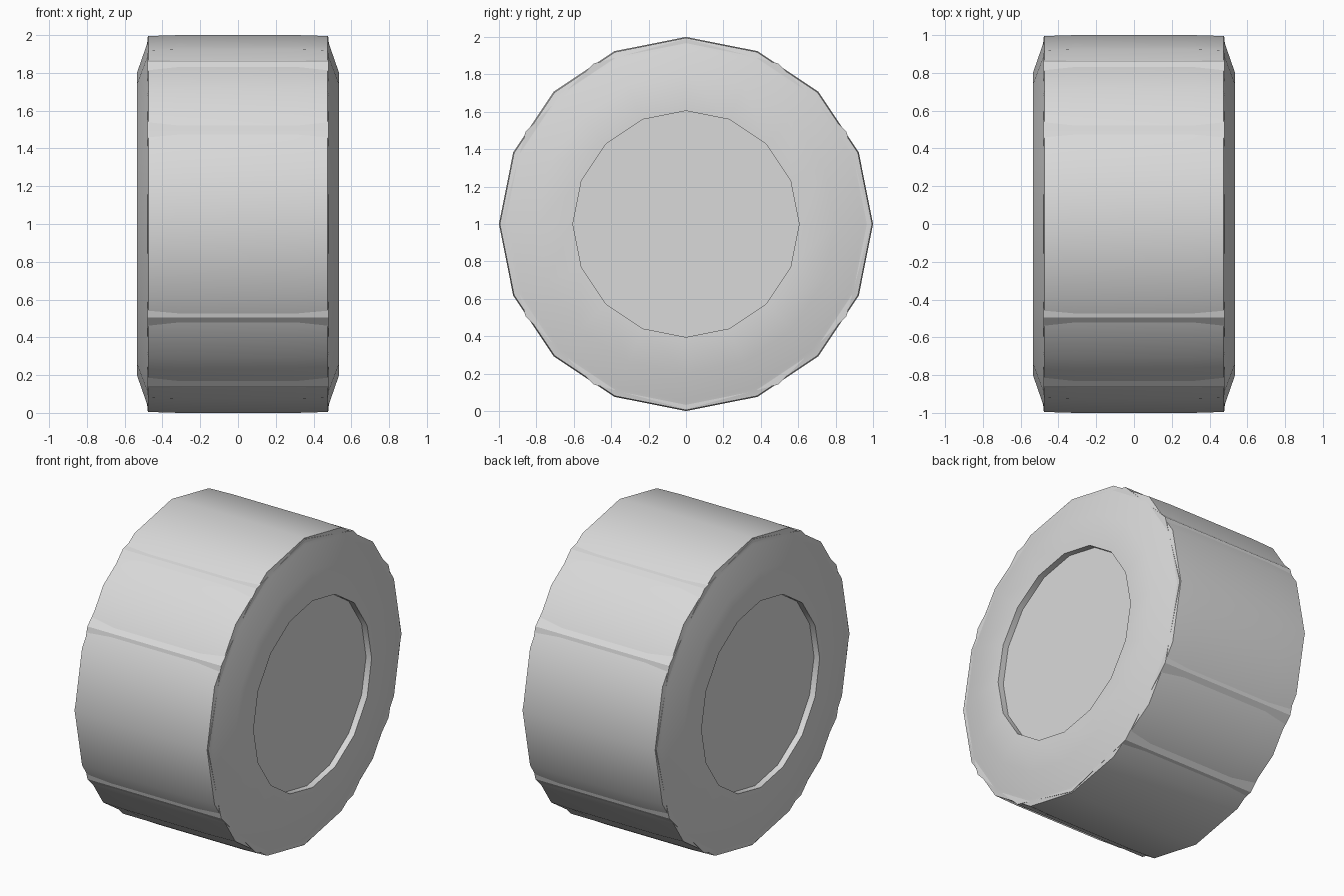
import bpy
import bmesh
import math

cube = bpy.data.objects.get("Cube")
if cube:
    bpy.data.objects.remove(cube, do_unlink=True)

grey = bpy.data.materials.new("light_grey")
grey.use_nodes = True
colour = (0.7, 0.7, 0.7, 1)
grey.diffuse_color = colour
for node in grey.node_tree.nodes:
    if node.type == 'BSDF_PRINCIPLED':
        node.inputs["Base Color"].default_value = colour


def revolve(name, profile, sides, smooth_angle=None):
    """Turn a closed (x, radius) profile about the axle."""
    bm = bmesh.new()
    rings = []
    for i in range(sides):
        a = math.tau * i / sides
        rings.append([bm.verts.new((x, r * math.cos(a), 1 + r * math.sin(a)))
                      for x, r in profile])
    count = len(profile)
    for i in range(sides):
        a, b = rings[i], rings[(i + 1) % sides]
        for j in range(count):
            k = (j + 1) % count
            bm.faces.new((a[j], a[k], b[k], b[j]))
    bmesh.ops.recalc_face_normals(bm, faces=bm.faces)
    return finish(name, bm, smooth_angle)


def drum(name, radius, half_width, sides):
    """Capped prism along the axle, with a corner at the top."""
    bm = bmesh.new()
    rings = []
    for x in (-half_width, half_width):
        rings.append([bm.verts.new((x, radius * math.cos(math.tau * i / sides),
                                    1 + radius * math.sin(math.tau * i / sides)))
                      for i in range(sides)])
    for ring in rings:
        bm.faces.new(ring)
    for i in range(sides):
        j = (i + 1) % sides
        bm.faces.new((rings[0][i], rings[0][j], rings[1][j], rings[1][i]))
    bmesh.ops.recalc_face_normals(bm, faces=bm.faces)
    return finish(name, bm)


def finish(name, bm, smooth_angle=None):
    mesh = bpy.data.meshes.new(name)
    bm.to_mesh(mesh)
    bm.free()
    mesh.materials.append(grey)
    obj = bpy.data.objects.new(name, mesh)
    bpy.context.collection.objects.link(obj)
    if smooth_angle:
        bpy.ops.object.select_all(action='DESELECT')
        obj.select_set(True)
        bpy.context.view_layer.objects.active = obj
        bpy.ops.object.shade_smooth_by_angle(angle=math.radians(smooth_angle))
    return obj


# Tyre: sidewall, bevelled shoulder and tread, mirrored across the middle
half = [(0.535, 0.605), (0.535, 0.8), (0.483, 0.95), (0.475, 0.995), (0.31, 1.0)]
revolve("tyre", half + [(-x, r) for x, r in reversed(half)], 16, 40)

# Coarser drum whose corners poke through the tread as cross bars
drum("tread_bars", 0.99, 0.48, 12)

# Slightly recessed hub closing both sides
drum("hub", 0.606, 0.495, 16)
